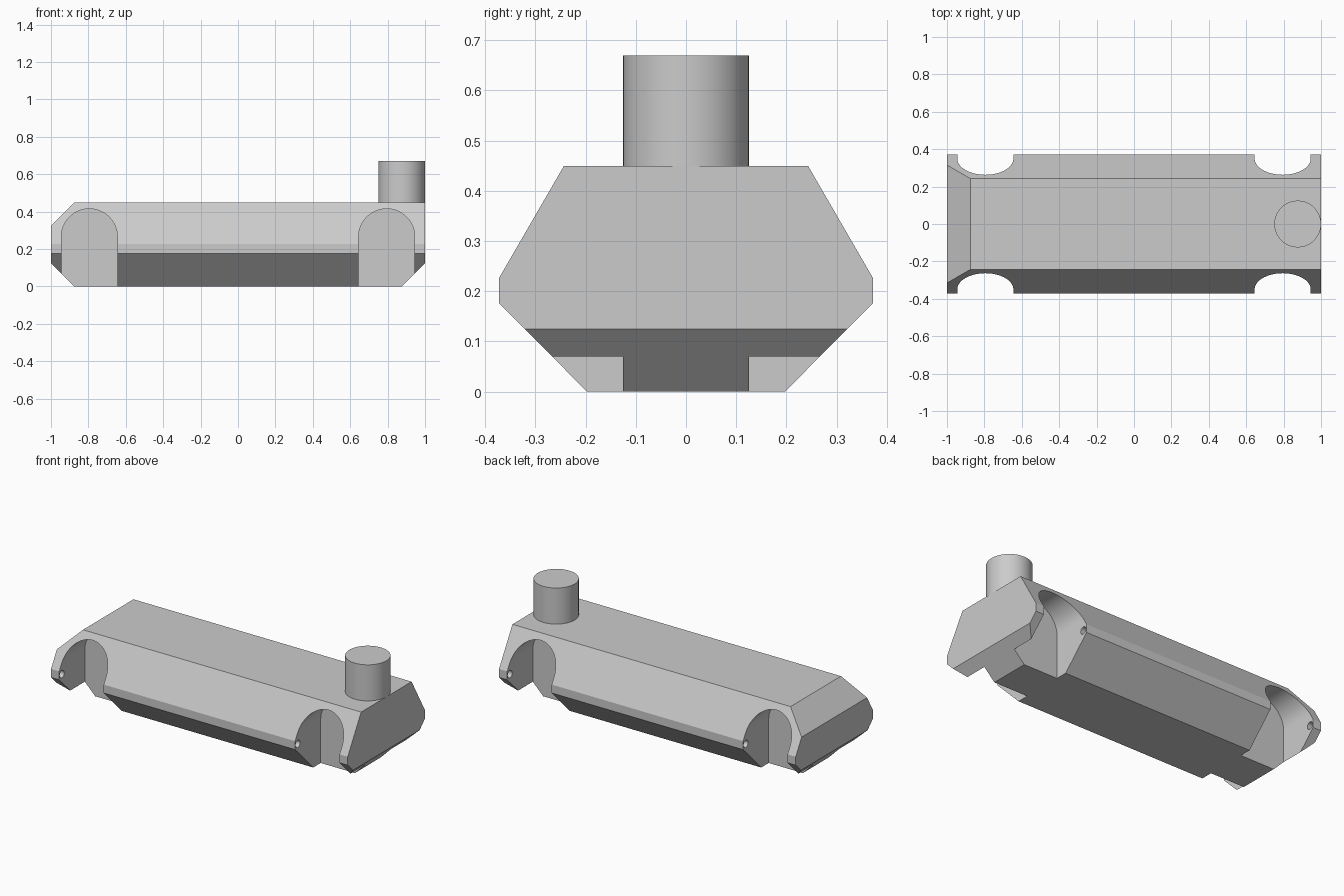
import bpy, bmesh, math
from mathutils import Vector

cube = bpy.data.objects.get("Cube")
if cube:
    bpy.data.objects.remove(cube, do_unlink=True)

grey = bpy.data.materials.new("plain grey")
grey.use_nodes = True
GREY = (0.6, 0.6, 0.6, 1)
grey.diffuse_color = GREY
grey.node_tree.nodes["Principled BSDF"].inputs["Base Color"].default_value = GREY


def prism(name, points, depth):
    """Extrude a closed outline of 3D points along the depth vector."""
    bm = bmesh.new()
    face = bm.faces.new([bm.verts.new(p) for p in points])
    top = bmesh.ops.extrude_face_region(bm, geom=[face])["geom"]
    bmesh.ops.translate(bm, vec=depth, verts=[v for v in top if isinstance(v, bmesh.types.BMVert)])
    bmesh.ops.recalc_face_normals(bm, faces=bm.faces)
    mesh = bpy.data.meshes.new(name)
    bm.to_mesh(mesh)
    bm.free()
    obj = bpy.data.objects.new(name, mesh)
    bpy.context.collection.objects.link(obj)
    mesh.materials.append(grey)
    return obj


def arc(radius, start, end, steps):
    for i in range(steps + 1):
        a = math.radians(start + (end - start) * i / steps)
        yield radius * math.cos(a), radius * math.sin(a)


def select_only(obj):
    bpy.ops.object.select_all(action='DESELECT')
    obj.select_set(True)
    bpy.context.view_layer.objects.active = obj


def cut(obj, cutter):
    cutter.hide_render = True
    select_only(obj)
    mod = obj.modifiers.new("cut", 'BOOLEAN')
    mod.operation, mod.solver, mod.object = 'DIFFERENCE', 'EXACT', cutter
    bpy.ops.object.modifier_apply(modifier=mod.name)
    bpy.data.objects.remove(cutter, do_unlink=True)


# Hull: eight-sided section running along x
half = [(0.197, 0), (0.372, 0.176), (0.372, 0.227), (0.243, 0.45)]
section = half + [(-y, z) for y, z in reversed(half)]
hull = prism("hull", [(-1, y, z) for y, z in section], (2, 0, 0))

# Sloped ends: both lower edges and the upper edge at the right end
bm = bmesh.new()
bm.from_mesh(hull.data)
for corner, normal in [((-1, 0, 0.125), (-1, 0, -1)), ((1, 0, 0.125), (1, 0, -1)),
                       ((-1, 0, 0.325), (-1, 0, 1))]:
    res = bmesh.ops.bisect_plane(bm, geom=bm.verts[:] + bm.edges[:] + bm.faces[:],
                                 plane_co=corner, plane_no=Vector(normal).normalized(),
                                 clear_outer=True)
    rim = [e for e in res["geom_cut"] if isinstance(e, bmesh.types.BMEdge)]
    bmesh.ops.holes_fill(bm, edges=rim, sides=0)
bmesh.ops.recalc_face_normals(bm, faces=bm.faces)
bm.to_mesh(hull.data)
bm.free()

# Wheel arches with a small axle socket in each side wall
R, SPRING, INNER = 0.15, 0.265, 0.125
for x in (-0.795, 0.795):
    for side in (-1, 1):
        arch = [(x + R, -0.1)] + [(x + u, SPRING + w) for u, w in arc(R, 0, 180, 40)] + [(x - R, -0.1)]
        cut(hull, prism("arch_cutter", [(u, side * INNER, w) for u, w in arch], (0, side * 0.4, 0)))
        ring = list(arc(0.022, 0, 360, 20))[:-1]
        cut(hull, prism("socket_cutter",
                        [(x - R - 0.03, side * 0.345 + u, 0.2 + w) for u, w in ring],
                        (2 * R + 0.06, 0, 0)))

# Chimney standing at the left end
chimney = prism("chimney", [(0.875 + u, v, 0.45) for u, v in list(arc(0.125, 0, 360, 64))[:-1]],
                (0, 0, 0.22))

for obj in (hull, chimney):
    select_only(obj)
    bpy.ops.object.shade_smooth_by_angle(angle=math.radians(25))
